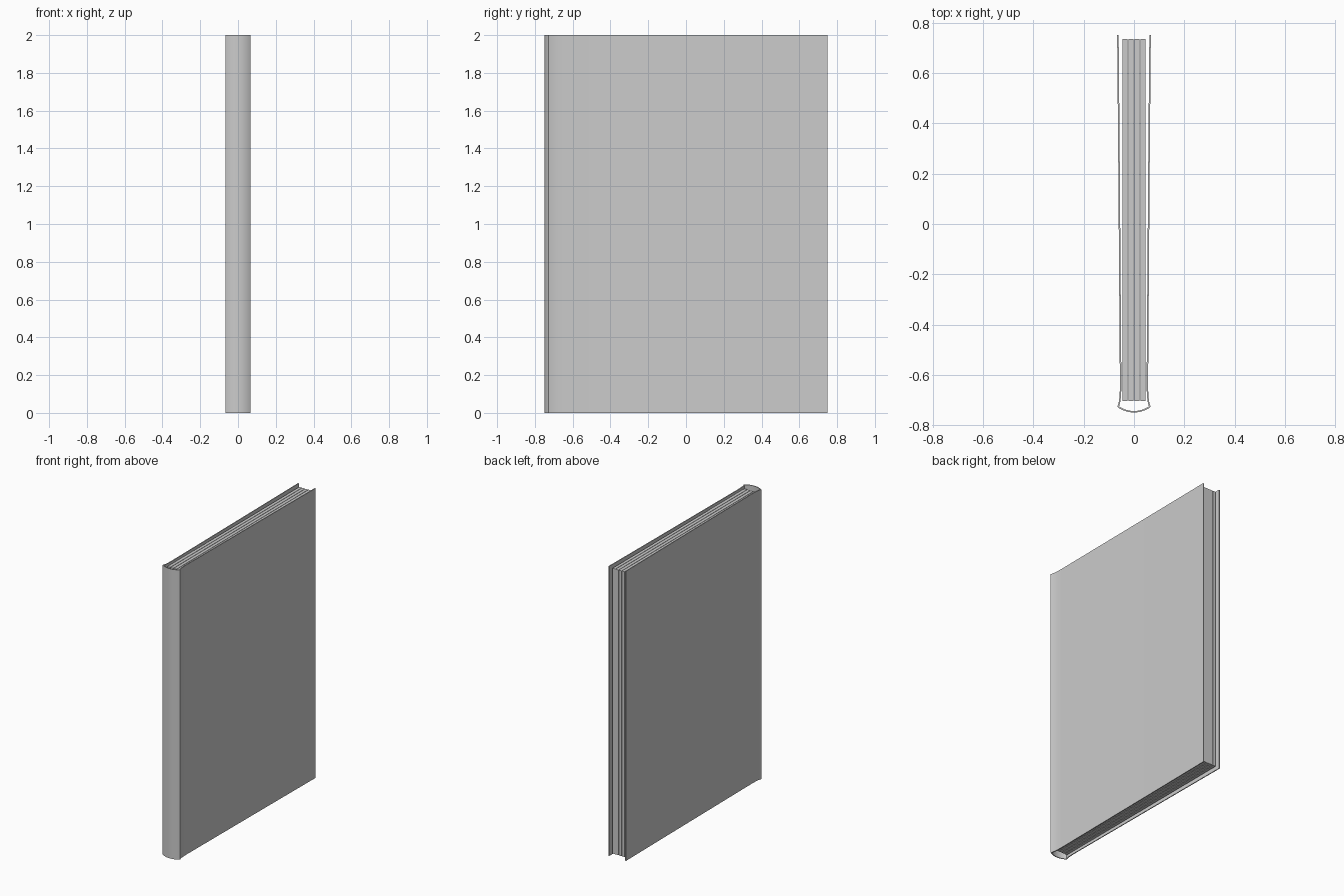
import bpy, bmesh, math

if "Cube" in bpy.data.objects:
    bpy.data.objects.remove(bpy.data.objects["Cube"])

HEIGHT = 2.0


def add_object(name, bm):
    mesh = bpy.data.meshes.new(name)
    bm.to_mesh(mesh)
    bm.free()
    obj = bpy.data.objects.new(name, mesh)
    bpy.context.collection.objects.link(obj)
    return obj


def box(name, x0, x1, y0, y1, z0, z1):
    bm = bmesh.new()
    bmesh.ops.create_cube(bm, size=1)
    bmesh.ops.scale(bm, vec=(x1 - x0, y1 - y0, z1 - z0), verts=bm.verts)
    bmesh.ops.translate(bm, vec=((x0 + x1) / 2, (y0 + y1) / 2, (z0 + z1) / 2), verts=bm.verts)
    return add_object(name, bm)


# Cover outline seen from above: left board, hinge groove, rounded spine, right board
board = [(0.067, 0.75), (0.063, 0.3), (0.060, -0.1), (0.057, -0.5), (0.056, -0.64),
         (0.057, -0.68), (0.060, -0.705)]
half, edge_y, sag = 0.066, -0.727, 0.022
radius = (half ** 2 + sag ** 2) / (2 * sag)
sweep = math.asin(half / radius)
spine = []
for i in range(17):
    a = -sweep + 2 * sweep * i / 16
    spine.append((radius * math.sin(a), edge_y - sag + radius * (1 - math.cos(a))))
outline = [(-x, y) for x, y in board] + spine + board[::-1]

bm = bmesh.new()
low = [bm.verts.new((x, y, 0)) for x, y in outline]
high = [bm.verts.new((x, y, HEIGHT)) for x, y in outline]
for i in range(len(outline) - 1):
    bm.faces.new((low[i], low[i + 1], high[i + 1], high[i]))
cover = add_object("cover", bm)
solid = cover.modifiers.new("thickness", 'SOLIDIFY')
solid.thickness = 0.006
solid.offset = -1
solid.use_even_offset = True
bpy.context.view_layer.objects.active = cover
cover.select_set(True)
bpy.ops.object.modifier_apply(modifier="thickness")
bpy.ops.object.shade_smooth_by_angle(angle=math.radians(30))

# Page blocks, slightly shorter than the cover
pitch, width = 0.024, 0.021
for i in range(4):
    cx = (i - 1.5) * pitch
    box(f"page_block_{i + 1}", cx - width / 2, cx + width / 2, -0.703, 0.735, 0.015, HEIGHT - 0.015)
